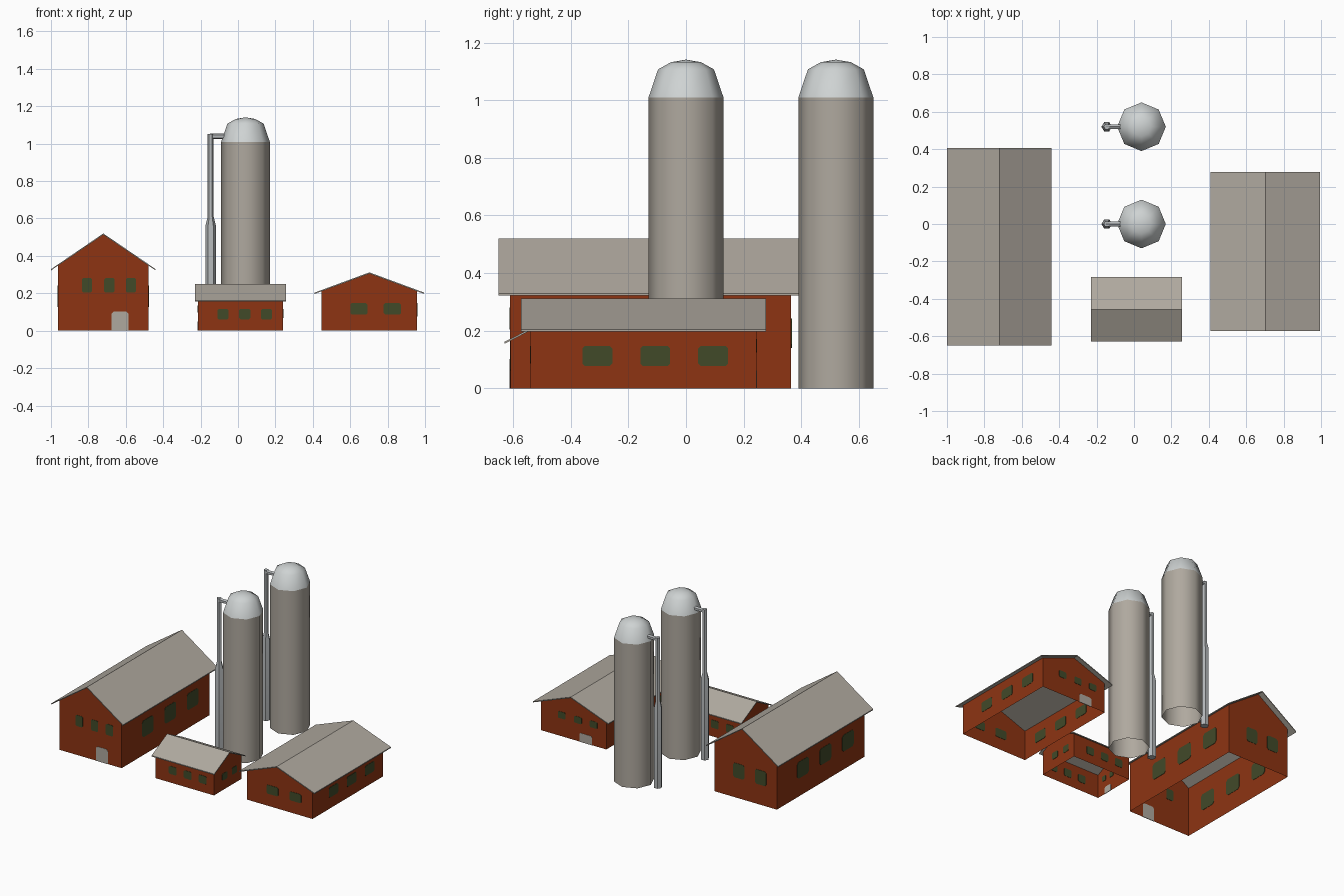
import bpy, bmesh, math
from mathutils import Matrix

if "Cube" in bpy.data.objects:
    bpy.data.objects.remove(bpy.data.objects["Cube"])


def material(name, rgb):
    m = bpy.data.materials.new(name)
    m.diffuse_color = (*rgb, 1)
    m.use_nodes = True
    m.node_tree.nodes["Principled BSDF"].inputs["Base Color"].default_value = m.diffuse_color
    return m


RED = material("barn_red", (0.27, 0.034, 0.006))
GREY = material("warm_grey", (0.43, 0.395, 0.345))
GLASS = material("dark_green_glass", (0.053, 0.068, 0.022))
METAL = material("pale_metal", (0.62, 0.65, 0.65))
PIPE = material("pipe_grey", (0.45, 0.47, 0.48))


def finish(name, bm, mat, matrix=Matrix(), smooth=None):
    bmesh.ops.recalc_face_normals(bm, faces=bm.faces)
    bm.transform(matrix)
    me = bpy.data.meshes.new(name)
    bm.to_mesh(me)
    bm.free()
    me.materials.append(mat)
    ob = bpy.data.objects.new(name, me)
    bpy.context.collection.objects.link(ob)
    if smooth:
        bpy.ops.object.select_all(action='DESELECT')
        ob.select_set(True)
        bpy.context.view_layer.objects.active = ob
        bpy.ops.object.shade_smooth_by_angle(angle=math.radians(smooth))
    return ob


def prism(bm, outline, place, a, b, caps=True):
    """Sweep a 2D outline from a to b; place(u, z, t) gives the 3D point."""
    ends = [[bm.verts.new(place(u, z, t)) for u, z in outline] for t in (a, b)]
    n = len(outline)
    for i in range(n):
        j = (i + 1) % n
        bm.faces.new((ends[0][i], ends[0][j], ends[1][j], ends[1][i]))
    if caps:
        bm.faces.new(ends[0])
        bm.faces.new(ends[1])
    return ends


def plate(bm, side, pos, u, z0, z1, w, door=False):
    """Thin plate with clipped corners, seen from both sides of a wall."""
    h, c = w / 2, 0.13 * min(w, z1 - z0)
    top = [(u + h, z1 - c), (u + h - c, z1), (u - h + c, z1), (u - h, z1 - c)]
    low = ([(u - h, z0), (u + h, z0)] if door else
           [(u - h, z0 + c), (u - h + c, z0), (u + h - c, z0), (u + h, z0 + c)])
    place = ((lambda a, z, t: (t, a, z)) if side == 'x' else
             (lambda a, z, t: (a, t, z)))
    prism(bm, top + low, place, pos - 0.002, pos + 0.002)


def building(name, cx, cy, W, L, RW, RL, low, ridge, turn):
    """Gabled shell; the door end faces local -y, the ridge runs along y."""
    M = Matrix.Translation((cx, cy, 0)) @ Matrix.Rotation(math.radians(turn), 4, 'Z')
    t = 0.007
    slope = (ridge - low - t) / (RW / 2)
    E = ridge - slope * W / 2 - t / 2          # wall height at the eaves
    along_y = lambda u, z, y: (u, y, z)

    # open-bottomed walls
    bm = bmesh.new()
    prism(bm, [(-W/2, 0), (-W/2, E), (0, ridge - t / 2), (W/2, E), (W/2, 0)],
          along_y, -L / 2, L / 2)
    bm.normal_update()
    drop = [f for f in bm.faces if abs(f.normal.z) > 0.3]
    bmesh.ops.delete(bm, geom=drop, context='FACES')
    finish(name + "_walls", bm, RED, M)

    # thin overhanging roof
    bm = bmesh.new()
    prism(bm, [(-RW/2, low), (-RW/2, low + t), (0, ridge), (RW/2, low + t),
               (RW/2, low), (0, ridge - t)], along_y, -RL / 2, RL / 2)
    finish(name + "_roof", bm, GREY, M)

    # windows: three per long side, three at the door end, two at the back
    bm = bmesh.new()
    for s in (-1, 1):
        for k in (-1, 0, 1):
            plate(bm, 'x', s * W / 2, L * (s * 0.052 + k * 0.256),
                  0.36 * E, 0.69 * E, 0.132 * L)
    for u in (-0.18, 0.067, 0.305):
        plate(bm, 'y', -L / 2, u * W, 0.58 * E, 0.80 * E, 0.115 * W)
    for u in (-0.24, 0.11):
        plate(bm, 'y', L / 2, u * W, 0.4 * E, 0.69 * E, 0.18 * W)
    finish(name + "_windows", bm, GLASS, M)

    # door
    bm = bmesh.new()
    plate(bm, 'y', -L / 2, 0.185 * W, 0, 0.29 * E, 0.19 * W, True)
    finish(name + "_door", bm, GREY, M)


def lathe(name, profile, sides, mat, matrix):
    bm = bmesh.new()
    vs = [bm.verts.new((r, 0, z)) for r, z in profile]
    es = [bm.edges.new(p) for p in zip(vs, vs[1:])]
    bmesh.ops.spin(bm, geom=vs + es, cent=(0, 0, 0), axis=(0, 0, 1),
                   angle=2 * math.pi, steps=sides, use_duplicate=False)
    bmesh.ops.remove_doubles(bm, verts=bm.verts, dist=1e-4)
    finish(name, bm, mat, matrix, 50)


building("large_barn", -0.72, -0.1225, 0.485, 0.975, 0.56, 1.055, 0.322, 0.52, 0)
building("low_barn", 0.7025, -0.1475, 0.51, 0.785, 0.585, 0.85, 0.197, 0.312, 180)
building("small_shed", 0.0125, -0.457, 0.305, 0.455, 0.345, 0.487, 0.155, 0.25, -90)

for i, y in enumerate((0.0, 0.52), 1):
    # silo body, open at the bottom, and faceted dome
    S = Matrix.Translation((0.04, y, 0))
    lathe(f"silo_{i}_body", [(0.13, 0), (0.13, 1.01)], 8, GREY, S)
    lathe(f"silo_{i}_dome", [(0.13, 1.01), (0.097, 1.107), (0.052, 1.132), (0, 1.141)],
          8, METAL, S)
    # filling pipe: wide lower part, thin riser, elbow into the dome
    lathe(f"silo_{i}_riser", [(0, 0), (0.028, 0), (0.028, 0.56), (0.016, 0.61),
                              (0.016, 1.053), (0, 1.053)],
          6, PIPE, Matrix.Translation((-0.146, y, 0)))
    lathe(f"silo_{i}_feed_pipe", [(0, 0), (0.015, 0), (0.015, 0.09), (0, 0.09)], 6, PIPE,
          Matrix.Translation((-0.15, y, 1.039)) @ Matrix.Rotation(math.pi / 2, 4, 'Y'))
